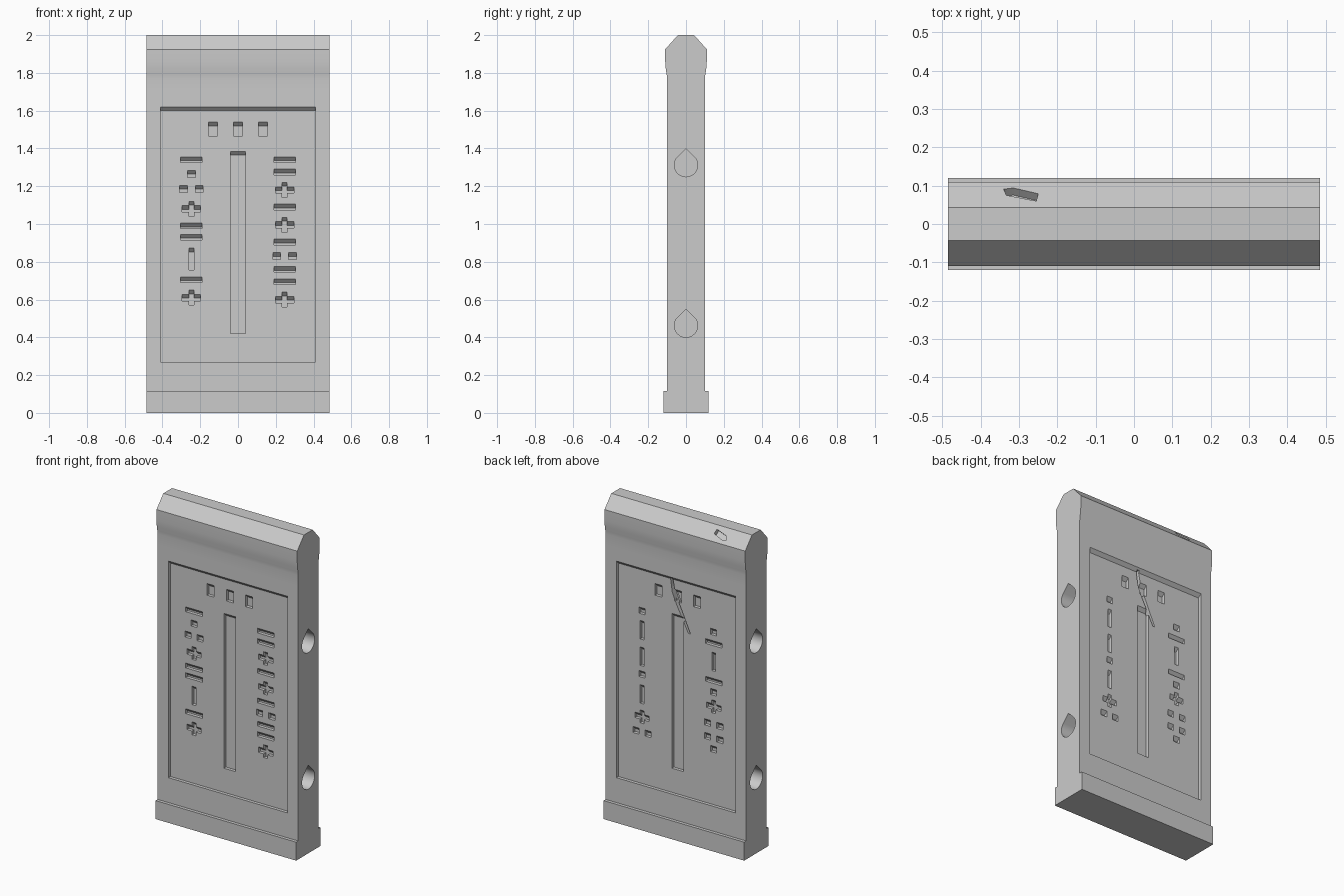
import bpy, bmesh, math
from mathutils import Vector

if "Cube" in bpy.data.objects:
    bpy.data.objects.remove(bpy.data.objects["Cube"])

HALF_W = 0.485   # half width of the slab
FACE = 0.1       # distance of each broad face from the middle
DEPTH = 0.02     # depth of every recess
EPS = 0.01       # overshoot of the cutters

grey = bpy.data.materials.new("plain_grey")
grey.use_nodes = True
grey.diffuse_color = (0.6, 0.6, 0.6, 1)
grey.node_tree.nodes["Principled BSDF"].inputs["Base Color"].default_value = (0.6, 0.6, 0.6, 1)


def prism(bm, points, offset):
    """Closed prism from a flat outline swept along an offset."""
    offset = Vector(offset)
    near = [bm.verts.new(p) for p in points]
    far = [bm.verts.new(Vector(p) + offset) for p in points]
    bm.faces.new(near)
    bm.faces.new(far[::-1])
    for i in range(len(near)):
        j = (i + 1) % len(near)
        bm.faces.new((near[j], near[i], far[i], far[j]))


def make_object(name, bm):
    bmesh.ops.recalc_face_normals(bm, faces=bm.faces)
    mesh = bpy.data.meshes.new(name)
    bm.to_mesh(mesh)
    bm.free()
    mesh.materials.append(grey)
    obj = bpy.data.objects.new(name, mesh)
    bpy.context.collection.objects.link(obj)
    return obj


def carve(target, name, bm):
    """Cut a set of prisms out of the target."""
    cutter = make_object(name, bm)
    cutter.hide_render = True
    mod = target.modifiers.new(name, "BOOLEAN")
    mod.operation = "DIFFERENCE"
    mod.solver = "EXACT"
    mod.use_self = True
    mod.object = cutter
    bpy.context.view_layer.objects.active = target
    bpy.ops.object.modifier_apply(modifier=name)
    bpy.data.objects.remove(cutter)


def recess(bm, side, surface, x, width, z0, z1):
    """Box recess whose ceiling slopes at 45 degrees."""
    out, inn = side * (surface + EPS), side * (surface - DEPTH)
    left = x - width / 2
    prism(bm, [(left, out, z0), (left, out, z1 + EPS),
               (left, inn, z1 - DEPTH), (left, inn, z0)], (width, 0, 0))


# Slab: foot, straight body and swollen bevelled head
half = [(0.12, 0), (0.12, 0.115), (FACE, 0.115), (FACE, 1.7), (FACE, 1.77),
        (0.102, 1.79), (0.107, 1.82), (0.11, 1.86), (0.11, 1.925), (0.043, 2)]
outline = half + [(-y, z) for y, z in reversed(half)]
bm = bmesh.new()
prism(bm, [(-HALF_W, y, z) for y, z in outline], (2 * HALF_W, 0, 0))
slab = make_object("slab", bm)

# Framed panel on both faces
bm = bmesh.new()
for side in (-1, 1):
    recess(bm, side, FACE, 0, 0.82, 0.27, 1.62)
carve(slab, "panel_cutter", bm)

# Signs as rectangles: x offset, width, height
SIGNS = {
    "bar": [(0, 0.115, 0.03)],
    "post": [(0, 0.026, 0.115)],
    "dot": [(0, 0.042, 0.038)],
    "pair": [(-0.042, 0.042, 0.038), (0.042, 0.042, 0.038)],
    "plus": [(0, 0.098, 0.034), (0, 0.027, 0.08)],
}
# Columns of signs: side, x, then heights
COLUMNS = [
    (-1, -0.247, [("bar", 1.34), ("dot", 1.265), ("pair", 1.185), ("plus", 1.08), ("bar", 0.99),
                  ("bar", 0.93), ("post", 0.815), ("bar", 0.705), ("plus", 0.61)]),
    (-1, 0.247, [("bar", 1.34), ("bar", 1.275), ("plus", 1.18), ("bar", 1.09), ("plus", 0.995),
                 ("bar", 0.905), ("pair", 0.83), ("bar", 0.76), ("bar", 0.695), ("plus", 0.6)]),
    (1, 0.247, [("dot", 1.345), ("post", 1.225), ("post", 1.06), ("dot", 0.95),
                ("post", 0.825), ("plus", 0.685), ("pair", 0.59)]),
    (1, -0.247, [("dot", 1.345), ("bar", 1.275), ("post", 1.16), ("bar", 1.04), ("dot", 0.97),
                 ("plus", 0.88), ("pair", 0.77), ("pair", 0.685), ("dot", 0.615)]),
]
FLOOR = FACE - DEPTH
bm = bmesh.new()
for side, x, signs in COLUMNS:
    for kind, z in signs:
        for dx, w, h in SIGNS[kind]:
            recess(bm, side, FLOOR, x + dx, w, z - h / 2, z + h / 2)

# Long middle slot and three windows on both faces
for side in (-1, 1):
    recess(bm, side, FLOOR, 0, 0.08, 0.42, 1.385)
    for x in (-0.133, 0, 0.133):
        recess(bm, side, FLOOR, x, 0.048, 1.467, 1.54)
carve(slab, "sign_cutter", bm)

# Crack on the back and chip on the rear bevel
bm = bmesh.new()
path = [(0.044, 1.612, 0.008), (0.028, 1.52, 0.011), (0.0, 1.455, 0.012), (-0.08, 1.29, 0.007)]
edge = [(x - w, z) for x, z, w in path] + [(x + w, z) for x, z, w in reversed(path)]
prism(bm, [(x, 0.045, z) for x, z in edge], (0, 0.045, 0))
normal = Vector((0, 0.075, 0.067)).normalized()
chip = [(-0.34, 0.091), (-0.333, 0.075), (-0.255, 0.06), (-0.25, 0.079), (-0.315, 0.094)]
bevel = (2 - 1.925) / (0.11 - 0.043)
prism(bm, [Vector((x, y, 2 - (y - 0.043) * bevel)) - normal * 0.025 for x, y in chip],
      normal * 0.04)
carve(slab, "damage_cutter", bm)

# Teardrop peg holes in both narrow sides
RADIUS = 0.062
bm = bmesh.new()
for side in (-1, 1):
    for z in (0.462, 1.312):
        drop = [(0, z + RADIUS * math.sqrt(2))]
        for i in range(25):
            a = math.radians(45 - 270 * i / 24)
            drop.append((RADIUS * math.cos(a), z + RADIUS * math.sin(a)))
        prism(bm, [(side * (HALF_W - 0.1), y, h) for y, h in drop], (side * (0.1 + EPS), 0, 0))
carve(slab, "hole_cutter", bm)

# Soft shading on the curved neck and holes
bpy.ops.object.select_all(action="DESELECT")
slab.select_set(True)
bpy.context.view_layer.objects.active = slab
bpy.ops.object.shade_smooth_by_angle(angle=math.radians(30))
